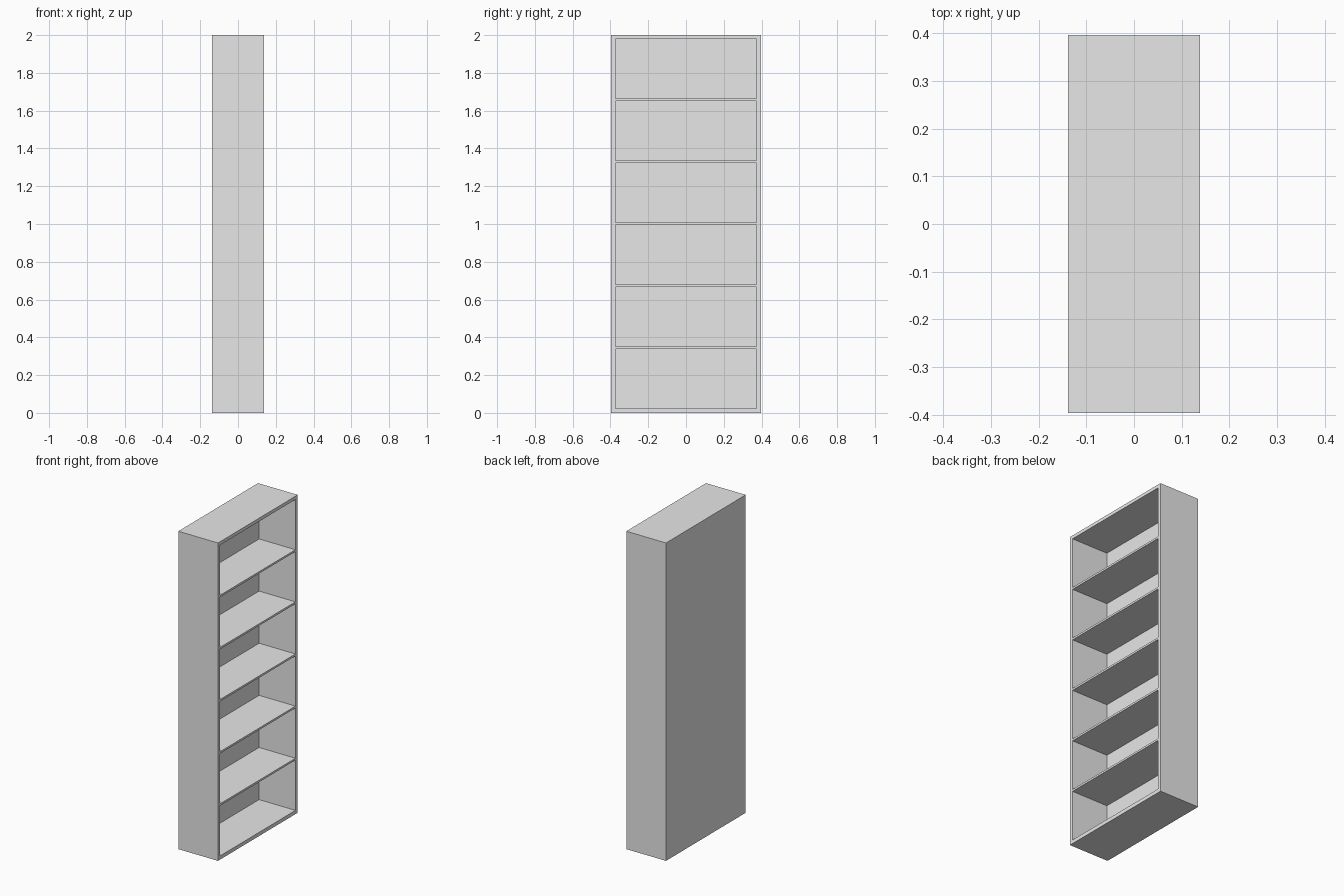
import bpy

old = bpy.data.objects.get("Cube")
if old:
    bpy.data.objects.remove(old, do_unlink=True)

# Single flat colour
grey = bpy.data.materials.new("light_grey")
grey.use_nodes = True
colour = (0.8, 0.8, 0.8, 1)
grey.diffuse_color = colour
grey.node_tree.nodes["Principled BSDF"].inputs["Base Color"].default_value = colour

# Overall size and board thicknesses
HALF_X, HALF_Y, HEIGHT = 0.138, 0.396, 2.0
SIDE, BACK, BASE, TOP, SHELF = 0.022, 0.023, 0.0235, 0.021, 0.0123
BAYS = 6


def board(name, low, high):
    """Box spanning two opposite corners."""
    bpy.ops.mesh.primitive_cube_add(size=1)
    obj = bpy.context.object
    obj.name = name
    obj.location = [(a + b) / 2 for a, b in zip(low, high)]
    obj.scale = [b - a for a, b in zip(low, high)]
    bpy.ops.object.transform_apply(location=False, rotation=False, scale=True)
    obj.data.materials.append(grey)
    return obj


inner_y = HALF_Y - SIDE
inner_x = -HALF_X + BACK

# Carcass: two sides, base, top and back; the open face is +x
board("side_front", (-HALF_X, -HALF_Y, 0), (HALF_X, -inner_y, HEIGHT))
board("side_rear", (-HALF_X, inner_y, 0), (HALF_X, HALF_Y, HEIGHT))
board("base_board", (-HALF_X, -inner_y, 0), (HALF_X, inner_y, BASE))
board("top_board", (-HALF_X, -inner_y, HEIGHT - TOP), (HALF_X, inner_y, HEIGHT))
board("back_panel", (-HALF_X, -inner_y, BASE), (inner_x, inner_y, HEIGHT - TOP))

# Evenly spaced shelves, flush with the open face
bay = (HEIGHT - BASE - TOP - (BAYS - 1) * SHELF) / BAYS
for i in range(1, BAYS):
    z = BASE + i * bay + (i - 1) * SHELF
    board(f"shelf_{i}", (inner_x, -inner_y, z), (HALF_X, inner_y, z + SHELF))
